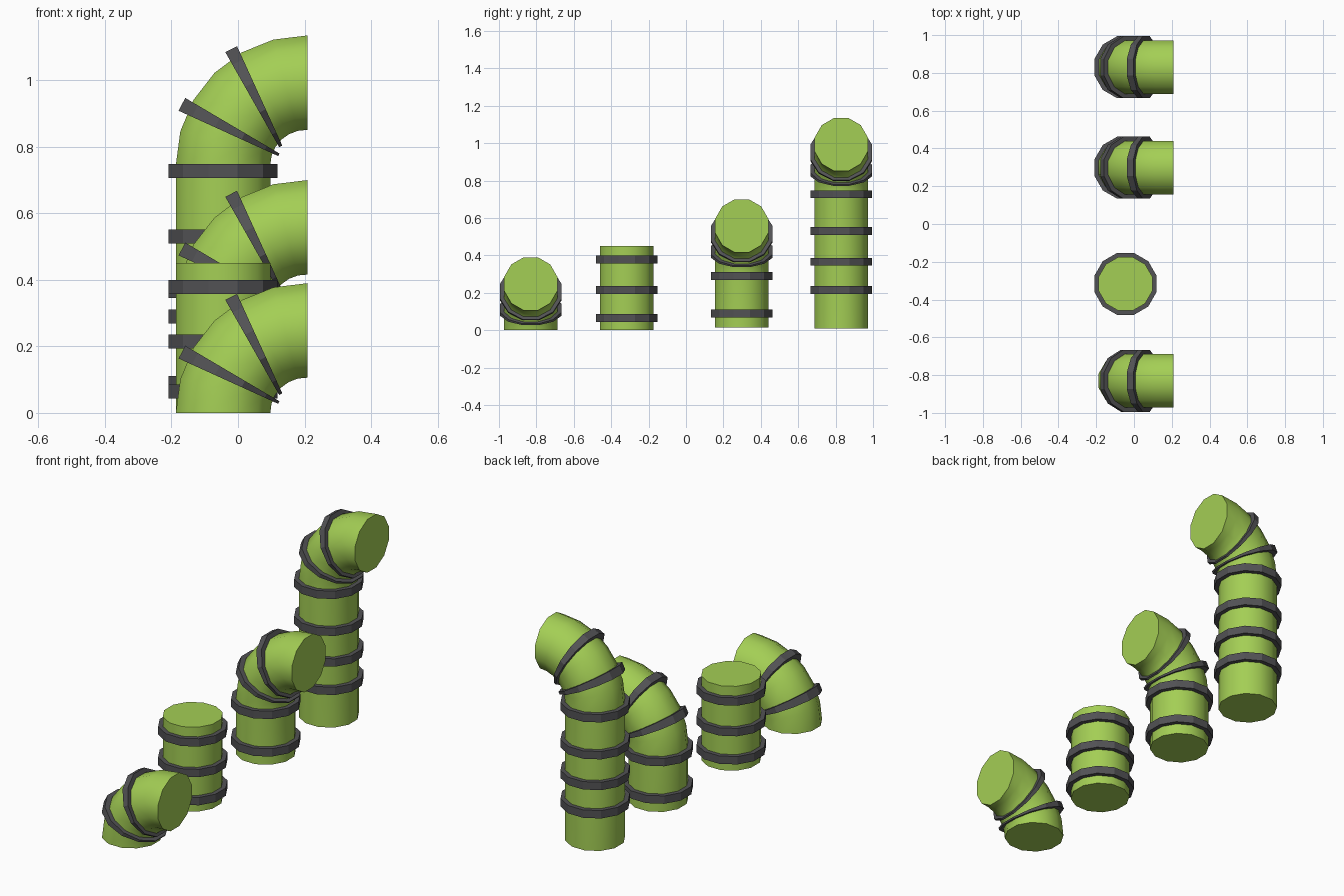
import bpy, bmesh, math
from mathutils import Vector

if "Cube" in bpy.data.objects:
    bpy.data.objects.remove(bpy.data.objects["Cube"])

SIDES = 12
CX = -0.045          # axis of the upright pipes
R_PIPE, R_BAND, R_IN = 0.147, 0.170, 0.135
BX, BEND = 0.209, 0.254   # bend centre x and bend radius


def material(name, col):
    m = bpy.data.materials.new(name)
    m.diffuse_color = (*col, 1)
    m.use_nodes = True
    m.node_tree.nodes["Principled BSDF"].inputs["Base Color"].default_value = m.diffuse_color
    return m


GREEN = material("pipe green", (0.37, 0.62, 0.09))
GREY = material("band dark grey", (0.085, 0.085, 0.09))


def ring_points(bm, centre, u, r):
    """Circle of verts spanned by u (in the xz plane) and the y axis."""
    y = Vector((0, 1, 0))
    out = []
    for i in range(SIDES):
        a = 2 * math.pi * (i + 0.5) / SIDES
        out.append(bm.verts.new(centre + u * (r * math.cos(a)) + y * (r * math.sin(a))))
    return out


def bridge(bm, a, b, smooth=False):
    for i in range(SIDES):
        j = (i + 1) % SIDES
        bm.faces.new((a[i], a[j], b[j], b[i])).smooth = smooth


def finish(bm, name, mat):
    bmesh.ops.recalc_face_normals(bm, faces=bm.faces)
    me = bpy.data.meshes.new(name)
    bm.to_mesh(me)
    bm.free()
    me.materials.append(mat)
    ob = bpy.data.objects.new(name, me)
    bpy.context.collection.objects.link(ob)
    return ob


def pipe(name, y, z0, z1, elbow):
    """Upright pipe from z0 to z1, optionally ending in a 90 degree elbow."""
    bm = bmesh.new()
    loops = []
    if z1 > z0:
        loops.append(ring_points(bm, Vector((CX, y, z0)), Vector((1, 0, 0)), R_PIPE))
    if elbow:
        for k in range(7):
            t = math.radians(15 * k)
            u = Vector((math.cos(t), 0, -math.sin(t)))
            c = Vector((BX, y, z1)) - u * BEND
            c.z -= 0.006 * k / 6
            loops.append(ring_points(bm, c, u, R_PIPE))
    else:
        loops.append(ring_points(bm, Vector((CX, y, z1)), Vector((1, 0, 0)), R_PIPE))
    for a, b in zip(loops, loops[1:]):
        bridge(bm, a, b, True)
    bm.faces.new(loops[0])
    bm.faces.new(loops[-1])
    ob = finish(bm, name, GREEN)
    # keep cap rims sharp
    for e in ob.data.edges:
        e.use_edge_sharp = False
    bpy.context.view_layer.objects.active = ob
    ob.select_set(True)
    bpy.ops.object.shade_smooth_by_angle(angle=math.radians(40))
    ob.select_set(False)


def band(name, centre, tilt=0.0, outer=0.042, inner=0.042):
    """Clamp band; thickness varies from the outer to the inner side of a bend."""
    t = math.radians(tilt)
    u = Vector((math.cos(t), 0, -math.sin(t)))   # towards inside of bend
    n = Vector((math.sin(t), 0, math.cos(t)))    # along the pipe
    bm = bmesh.new()
    loops = []
    for r, s in ((R_BAND, -1), (R_BAND, 1), (R_IN, 1), (R_IN, -1)):
        loop = ring_points(bm, centre, u, r)
        for v in loop:
            f = ((v.co - centre).dot(u) / R_BAND + 1) / 2
            v.co += n * (s * (outer + (inner - outer) * f) / 2)
        loops.append(loop)
    for k in range(4):
        bridge(bm, loops[k], loops[(k + 1) % 4])
    finish(bm, name, GREY)


# name, y, base z, top of straight part, has elbow, band heights
PIPES = [
    ("elbow_pipe", -0.83, 0.0, 0.0, True, ()),
    ("straight_pipe", -0.317, 0.0, 0.45, False, (0.065, 0.215, 0.378)),
    ("medium_pipe", 0.298, 0.015, 0.31, True, (0.09, 0.29)),
    ("tall_pipe", 0.83, 0.01, 0.745, True, (0.215, 0.366, 0.53, 0.727)),
]
for name, y, z0, z1, elbow, heights in PIPES:
    pipe(name, y, z0, z1, elbow)
    for i, z in enumerate(heights):
        band(f"{name}_band_{i + 1}", Vector((CX, y, z)))
    # wedge-shaped bands around the bend
    if elbow:
        band(f"{name}_lower_bend_band", Vector((-0.023, y, z1 + 0.107)), 27.5, 0.044, 0.008)
        band(f"{name}_upper_bend_band", Vector((0.054, y, z1 + 0.2025)), 63, 0.040, 0.010)
